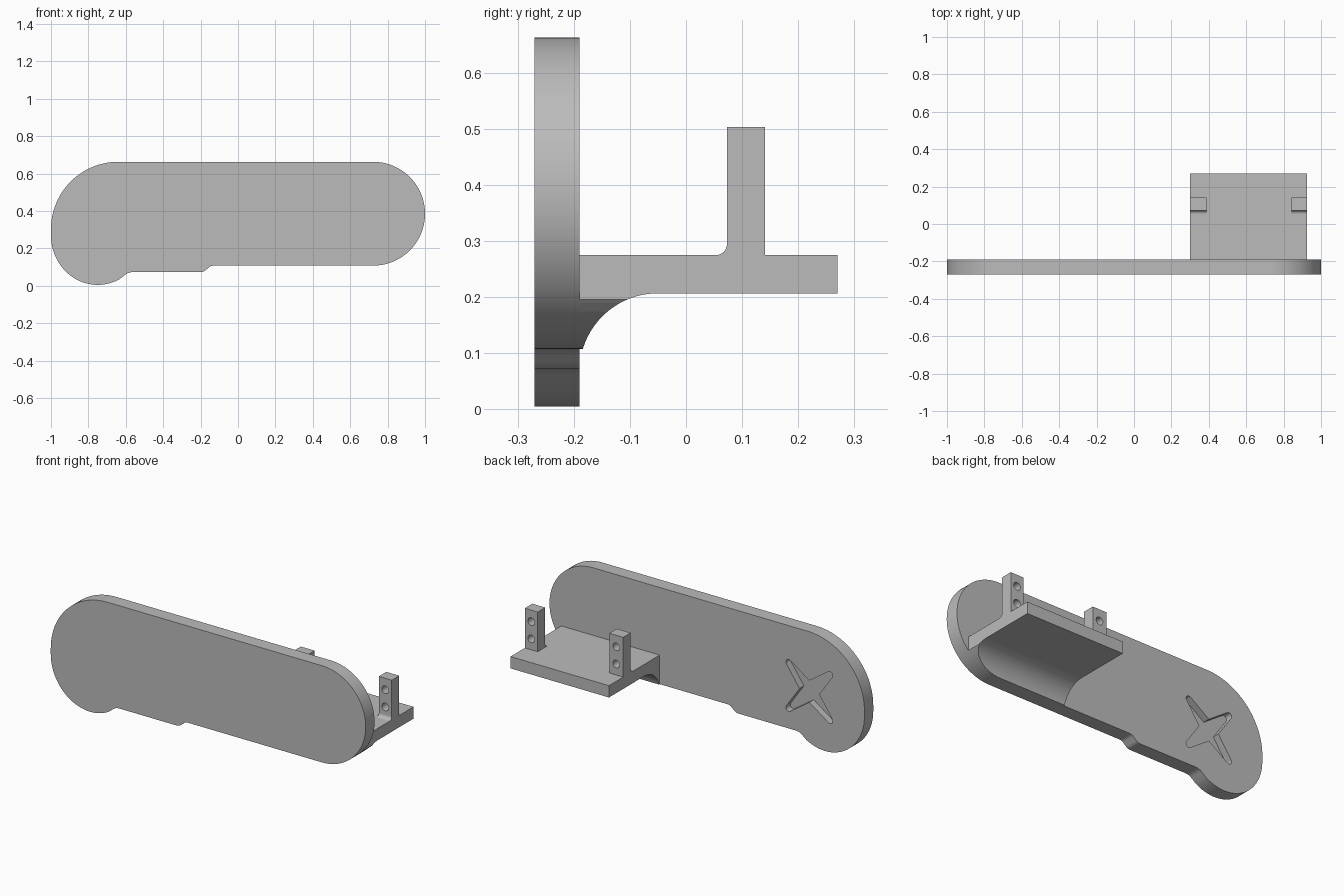
import bpy, bmesh, math
from mathutils import Vector

if "Cube" in bpy.data.objects:
    bpy.data.objects.remove(bpy.data.objects["Cube"])

grey = bpy.data.materials.new("neutral grey")
grey.diffuse_color = (0.5, 0.5, 0.5, 1)
grey.use_nodes = True
grey.node_tree.nodes["Principled BSDF"].inputs["Base Color"].default_value = grey.diffuse_color


def arc(cx, cy, rx, ry, a0, a1, n):
    """Points on an elliptical arc, angles in degrees."""
    return [(cx + rx * math.cos(math.radians(a0 + (a1 - a0) * i / n)),
             cy + ry * math.sin(math.radians(a0 + (a1 - a0) * i / n))) for i in range(n + 1)]


def prism(name, pts, axis, lo, hi):
    """Extrude a profile along y (points are x, z) or along x (points are y, z)."""
    bm = bmesh.new()
    place = (lambda p, t: (p[0], t, p[1])) if axis == 'y' else (lambda p, t: (t, p[0], p[1]))
    face = bm.faces.new([bm.verts.new(place(p, lo)) for p in pts])
    step = Vector((0, hi - lo, 0)) if axis == 'y' else Vector((hi - lo, 0, 0))
    ext = bmesh.ops.extrude_face_region(bm, geom=[face])
    bmesh.ops.translate(bm, vec=step, verts=[v for v in ext['geom'] if isinstance(v, bmesh.types.BMVert)])
    if not face.is_valid or len(bm.faces) < len(pts) + 2:
        bmesh.ops.holes_fill(bm, edges=bm.edges)
    bmesh.ops.recalc_face_normals(bm, faces=bm.faces)
    me = bpy.data.meshes.new(name)
    bm.to_mesh(me)
    bm.free()
    ob = bpy.data.objects.new(name, me)
    bpy.context.collection.objects.link(ob)
    me.materials.append(grey)
    return ob


def boolean(ob, cutter, op='DIFFERENCE'):
    mod = ob.modifiers.new(op.lower(), 'BOOLEAN')
    mod.operation, mod.object, mod.solver = op, cutter, 'EXACT'
    cutter.hide_render = True
    cutter.hide_set(True)


def smooth(ob):
    bpy.ops.object.select_all(action='DESELECT')
    ob.select_set(True)
    bpy.context.view_layer.objects.active = ob
    bpy.ops.object.shade_smooth_by_angle(angle=math.radians(30))


FRONT, BACK = -0.27, -0.19      # side plate faces
X0, X1 = 0.30, 0.925            # shelf ends

# Side plate outline: round right end, large left end, stepped lower edge
outline = (arc(0.7225, 0.3855, 0.2775, 0.2775, -90, 90, 40)
           + arc(-0.64, 0.303, 0.36, 0.36, 90, 180, 28)
           + arc(-0.75, 0.27, 0.25, 0.265, 180, 298, 36)
           + arc(-0.565, 0.013, 0.06, 0.06, 130, 90, 6)
           + arc(-0.20, 0.113, 0.04, 0.04, -90, -45, 5)
           + arc(-0.13, 0.068, 0.04, 0.04, 135, 90, 5))
plate = prism("side_plate", outline, 'y', FRONT, BACK)

# Four-armed blind pocket in the back of the plate
star = []
for k in range(4):
    a = 45 + 90 * k
    u = Vector((math.cos(math.radians(a)), math.sin(math.radians(a))))
    tip = Vector((-0.65, 0.32)) + u * 0.185
    star += [tuple(p) for p in arc(tip.x, tip.y, 0.018, 0.018, a - 80, a + 80, 8)]
    a += 45
    star.append((-0.65 + 0.062 * math.cos(math.radians(a)), 0.32 + 0.062 * math.sin(math.radians(a))))
pocket = prism("pocket_cutter", star, 'y', BACK - 0.04, BACK + 0.05)
smooth(plate)
boolean(plate, pocket)

# Shelf standing out from the back of the plate
shelf = prism("shelf", [(BACK, 0.207), (0.27, 0.207), (0.27, 0.275), (BACK, 0.275)], 'x', X0, X1)

# Curved gusset under the shelf, trimmed to the plate outline
gusset = prism("shelf_gusset", [(BACK, 0.207)] + arc(-0.05, 0.067, 0.14, 0.14, 180, 90, 24), 'x', X0, X1)
trim = prism("gusset_trim", outline, 'y', FRONT, 0.1)
smooth(gusset)
boolean(gusset, trim, 'INTERSECT')

# Two upright posts with a rounded foot, each with two holes through
foot = arc(0.053, 0.295, 0.02, 0.02, -90, 0, 8)
post_profile = foot + [(0.073, 0.503), (0.141, 0.503), (0.141, 0.275)]
for side, a, b in (("left", X0, 0.388), ("right", 0.843, X1)):
    post = prism(side + "_post", post_profile, 'x', a, b)
    smooth(post)
    for i, z in enumerate((0.338, 0.437)):
        hole = prism(f"{side}_hole_cutter_{i}", arc((a + b) / 2, z, 0.022, 0.022, 0, 345, 23), 'y', 0.0, 0.2)
        smooth(hole)
        boolean(post, hole)
